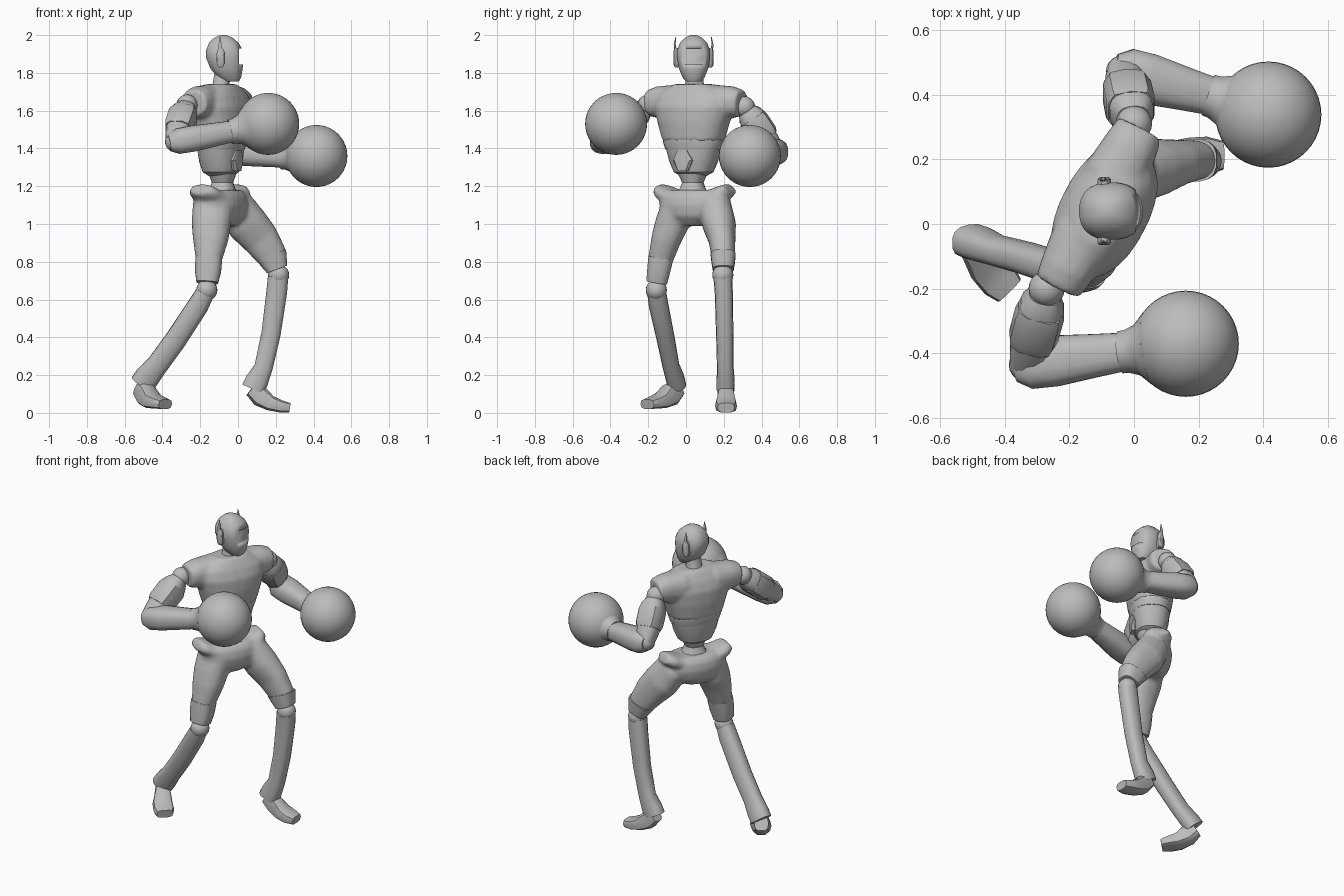
import bpy, bmesh, math
from mathutils import Vector

cube = bpy.data.objects.get("Cube")
if cube:
    bpy.data.objects.remove(cube, do_unlink=True)

grey = bpy.data.materials.new("plain_grey")
grey.use_nodes = True
grey.diffuse_color = (0.5, 0.5, 0.5, 1)
grey.node_tree.nodes["Principled BSDF"].inputs["Base Color"].default_value = grey.diffuse_color

YAW = -0.48                                        # twist of the body
FORWARD = Vector((math.cos(YAW), math.sin(YAW), 0))
LEFT = Vector((-math.sin(YAW), math.cos(YAW), 0))
UP = Vector((0, 0, 1))
AHEAD = Vector((1, 0, 0))
CORE = Vector((-0.1, 0.045, 0))                    # body axis


def body(ahead, left, z):
    """Point in the twisted frame of the body."""
    return CORE + FORWARD * ahead + LEFT * left + UP * z


def finish(name, bm, angle=0.6):
    bmesh.ops.recalc_face_normals(bm, faces=bm.faces)
    mesh = bpy.data.meshes.new(name)
    bm.to_mesh(mesh)
    bm.free()
    mesh.materials.append(grey)
    obj = bpy.data.objects.new(name, mesh)
    bpy.context.collection.objects.link(obj)
    activate(obj)
    bpy.ops.object.shade_smooth_by_angle(angle=angle)
    return obj


def activate(obj):
    bpy.ops.object.select_all(action="DESELECT")
    obj.select_set(True)
    bpy.context.view_layer.objects.active = obj


def add_loft(bm, rings, ref=AHEAD, flat=False, sides=16, power=2.3):
    """Skin rings of (centre, radius along ref, radius across)."""
    centres = [Vector(r[0]) for r in rings]
    loops = []
    for i, (_, a, b) in enumerate(rings):
        t = UP if flat else (centres[min(i + 1, len(rings) - 1)] - centres[max(i - 1, 0)]).normalized()
        u = (ref - t * ref.dot(t)).normalized()
        v = t.cross(u)
        loop = []
        for k in range(sides):
            ang = math.tau * (k + 0.5) / sides
            c, s = math.cos(ang), math.sin(ang)
            pc = math.copysign(abs(c) ** (2 / power), c)
            ps = math.copysign(abs(s) ** (2 / power), s)
            loop.append(bm.verts.new(centres[i] + u * a * pc + v * b * ps))
        loops.append(loop)
    for low, high in zip(loops, loops[1:]):
        for k in range(sides):
            n = (k + 1) % sides
            bm.faces.new((low[k], low[n], high[n], high[k]))
    bm.faces.new(loops[0][::-1])
    bm.faces.new(loops[-1])


def loft(name, rings, **options):
    bm = bmesh.new()
    add_loft(bm, rings, **options)
    return finish(name, bm)


def ball(name, centre, radius, segments=20):
    bm = bmesh.new()
    bmesh.ops.create_uvsphere(bm, u_segments=segments, v_segments=segments // 2, radius=radius)
    bmesh.ops.translate(bm, verts=bm.verts, vec=centre)
    return finish(name, bm)


def apply_all(obj):
    activate(obj)
    for mod in list(obj.modifiers):
        bpy.ops.object.modifier_apply(modifier=mod.name)


def stack(rows, shift=0.0):
    """Rings centred on the body axis from (height, depth, width) rows."""
    return [(body(shift, 0, z), d, w) for z, d, w in rows]


def blend(obj, voxel):
    remesh = obj.modifiers.new("blend", "REMESH")
    remesh.mode = "VOXEL"
    remesh.voxel_size = voxel
    remesh.use_smooth_shade = True
    soften = obj.modifiers.new("soften", "SMOOTH")
    soften.iterations = 5
    apply_all(obj)


# Chest with shoulder sleeves blended in
bm = bmesh.new()
add_loft(bm, stack([(1.44, .125, .17), (1.54, .137, .2), (1.62, .137, .22), (1.68, .115, .21),
                    (1.72, .09, .15), (1.74, .075, .11)], .01), ref=FORWARD, flat=True, sides=24)
for side in (-1, 1):
    add_loft(bm, [(body(-.01, side * .1, 1.64), .1, .1), (body(-.01, side * .22, 1.645), .085, .085),
                  (body(-.01, side * .275, 1.64), .07, .075)], ref=UP)
blend(finish("chest", bm), .012)

# Rib band, abdomen and waist
loft("rib_band", stack([(1.395, .112, .153), (1.435, .122, .167), (1.45, .122, .167)], .01),
     ref=FORWARD, flat=True, sides=24)
loft("abdomen", stack([(1.255, .06, .07), (1.275, .09, .105), (1.33, .105, .13), (1.4, .113, .15)], .01),
     ref=FORWARD, flat=True, sides=20)
loft("waist", stack([(1.14, .09, .1), (1.19, .065, .065), (1.22, .055, .055), (1.27, .07, .08)], .02),
     ref=FORWARD, flat=True)
belly = [(body(x, -.01, 1.335 + dz), .062, r) for x, dz, r in ((.06, .01, .058), (.118, 0, .058), (.126, 0, .045))]
loft("belly_plate", belly, ref=UP, sides=6, power=2)

# Neck and collar
loft("neck", [((-.1, .045, 1.69), .065, .07), ((-.09, .045, 1.74), .045, .05),
              ((-.08, .045, 1.8), .045, .048)], flat=True)

# Head with a recessed visor
head_rows = [(-.035, 1.755, .04, .04), (-.045, 1.775, .062, .058), (-.06, 1.82, .085, .077),
             (-.07, 1.88, .1, .089), (-.072, 1.92, .098, .088), (-.075, 1.96, .078, .072),
             (-.077, 1.985, .05, .047), (-.078, 2, .018, .018)]
head = loft("head", [((x, .04, z), a, b) for x, z, a, b in head_rows], flat=True, sides=24, power=2.4)
cutter = loft("visor_cutter", [((.055, .04, 1.845), .05, .068), ((.055, .04, 1.93), .05, .068)],
              flat=True, sides=4, power=2)
for v in cutter.data.vertices:                     # square the cutter up
    v.co.x = .006 if v.co.x < .055 else .1
    v.co.y = .04 + math.copysign(.068, v.co.y - .04)
cut = head.modifiers.new("visor", "BOOLEAN")
cut.operation = "DIFFERENCE"
cut.object = cutter
apply_all(head)
bpy.data.objects.remove(cutter, do_unlink=True)

# Ear pods with antennae
for name, side in (("left", 1), ("right", -1)):
    def ear(x, out, z):
        return Vector((x, .04 + side * out, z))
    loft(name + "_ear_pod", [(ear(-.092, .075, 1.88), .052, .022), (ear(-.092, .098, 1.88), .052, .022),
                             (ear(-.092, .105, 1.88), .04, .014)], ref=UP, sides=12, power=3)
    loft(name + "_antenna", [(ear(-.095, .095, 1.91), .014, .008), (ear(-.095, .1, 1.95), .009, .005),
                             (ear(-.095, .094, 1.99), .002, .002)], sides=6)

# Pelvis, hip crests and thighs blended into one shape
thighs = {
    "left": [((-.02, .15, 1.1), .1, .09), ((.05, .175, 1), .11, .09), ((.12, .19, .92), .1, .072),
             ((.18, .197, .83), .082, .062), ((.207, .197, .76), .06, .054)],
    "right": [((-.13, -.04, 1.1), .11, .09), ((-.142, -.075, 1), .105, .09), ((-.145, -.105, .92), .095, .08),
              ((-.155, -.135, .81), .07, .066), ((-.163, -.155, .69), .054, .05)],
}
bm = bmesh.new()
add_loft(bm, stack([(.99, .07, .08), (1.04, .115, .16), (1.1, .125, .19), (1.15, .115, .185), (1.18, .09, .16)], .01),
         ref=FORWARD, flat=True, sides=24)
for side in (-1, 1):
    add_loft(bm, [(body(.01, side * .1, 1.13), .05, .1), (body(0, side * .185, 1.17), .04, .085),
                  (body(0, side * .215, 1.185), .032, .06)], ref=UP)
for rings in thighs.values():
    add_loft(bm, rings)
blend(finish("pelvis_and_thighs", bm), .012)

# Knees, thigh cuffs, shins and feet
knees = {"left": (.215, .195, .73), "right": (-.165, -.157, .65)}
shins = {
    "left": [((.212, .195, .72), .055, .05), ((.205, .2, .64), .056, .048), ((.175, .205, .42), .052, .046),
             ((.135, .208, .24), .05, .044), ((.1, .21, .17), .062, .048), ((.08, .21, .125), .064, .048)],
    "right": [((-.175, -.155, .635), .05, .05), ((-.21, -.145, .57), .056, .052), ((-.335, -.105, .38), .058, .048),
              ((-.43, -.08, .25), .058, .045), ((-.48, -.06, .19), .066, .05), ((-.51, -.05, .15), .065, .05)],
}
feet = {
    "left": [((.07, .21, .125), .04, .042), ((.12, .212, .085), .055, .045), ((.17, .212, .052), .042, .055),
             ((.225, .212, .035), .034, .058), ((.275, .212, .027), .026, .045)],
    "right": [((-.515, -.045, .13), .045, .042), ((-.485, -.085, .095), .06, .05), ((-.455, -.13, .065), .042, .06),
              ((-.415, -.175, .053), .032, .062), ((-.385, -.205, .046), .026, .05)],
}
for side, knee in knees.items():
    ball(side + "_knee", knee, .056)
    upper, lower = [Vector(r[0]) for r in thighs[side][-2:]]
    loft(side + "_thigh_cuff", [(upper.lerp(lower, -.1), .084 if side == "left" else .072, .067),
                                (upper.lerp(lower, .5), .07, .062), (lower, .058, .056)], power=2.8)
    loft(side + "_shin", shins[side], sides=14, power=2.6)
    loft(side + "_foot", feet[side], ref=UP, sides=10, power=3.2)

# Arms and round gloves: shoulder, elbow, wrist and glove centres
arms = {
    "left": ((.0, .31, 1.62), (-.035, .47, 1.385), (.24, .395, 1.355), (.415, .338, 1.36)),
    "right": ((-.27, -.2, 1.63), (-.335, -.435, 1.435), (-.03, -.395, 1.49), (.16, -.37, 1.53)),
}
for side, points in arms.items():
    shoulder, elbow, wrist, glove = [Vector(p) for p in points]
    ball(side + "_shoulder", shoulder, .056)
    ball(side + "_elbow", elbow, .052)
    loft(side + "_upper_arm", [(shoulder.lerp(elbow, f), a, b) for f, a, b in
                               ((.08, .05, .05), (.2, .068, .07), (.5, .075, .07), (.85, .06, .06), (1.03, .048, .05))],
         power=2.6)
    outer = AHEAD if side == "left" else UP
    loft(side + "_arm_plate", [(shoulder.lerp(elbow, f), r, r) for f, r in ((.25, .073), (.33, .078), (.62, .077), (.7, .07))],
         ref=outer, sides=10, power=3)
    loft(side + "_forearm", [(elbow.lerp(wrist, f), a, b) for f, a, b in
                             ((-.1, .045, .05), (.05, .068, .078), (.3, .07, .08), (.7, .063, .068), (1, .057, .06))],
         ref=UP, power=2.6)
    loft(side + "_glove_cuff", [(wrist.lerp(glove, f), r, r) for f, r in
                                ((-.06, .066), (.06, .068), (.22, .08), (.4, .115))], ref=UP, sides=20, power=2)
    ball(side + "_glove", glove, .164, 40)
